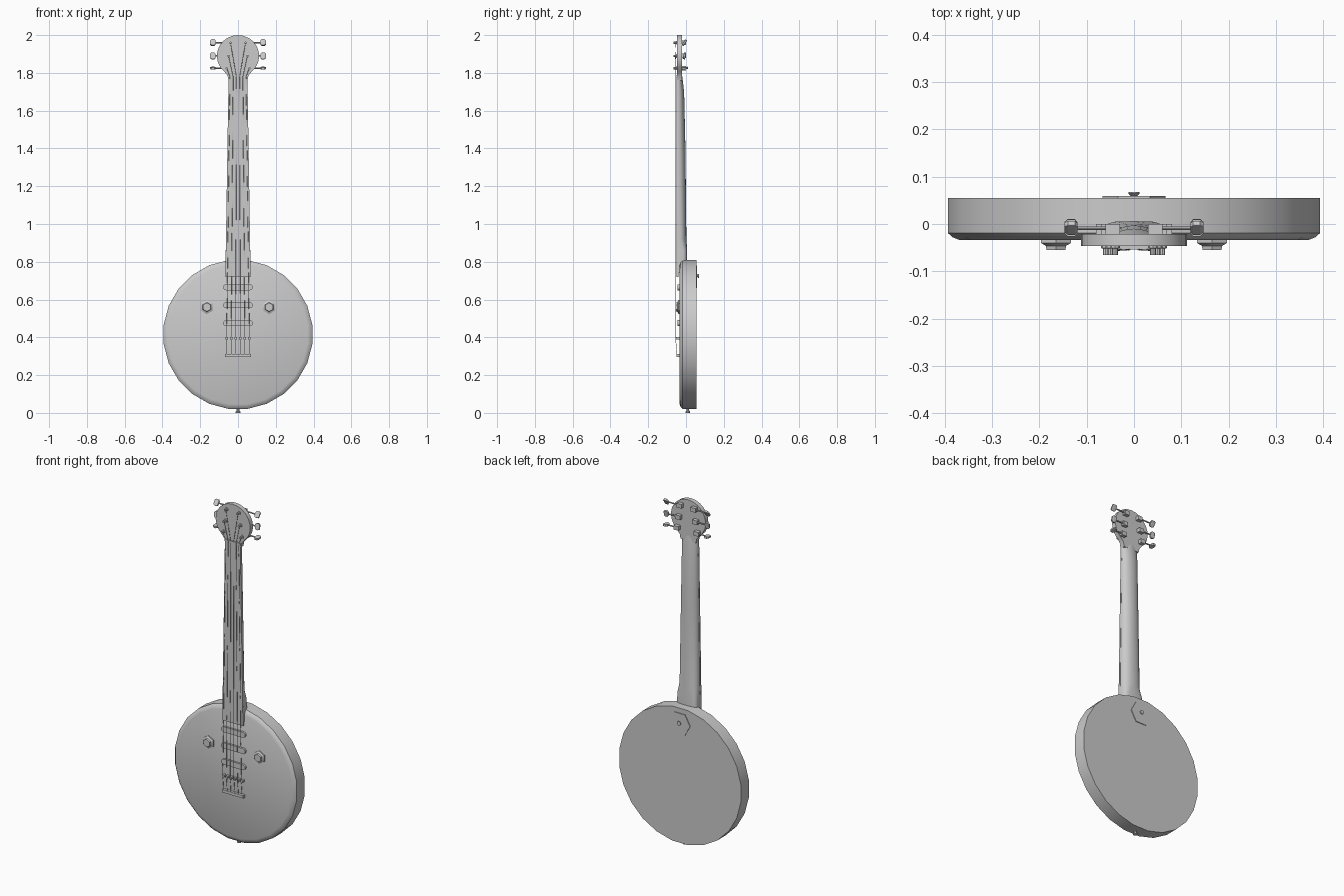
import bpy, bmesh, math
from mathutils import Matrix, Vector

if "Cube" in bpy.data.objects:
    bpy.data.objects.remove(bpy.data.objects["Cube"])


def finish(name, bm, smooth=True):
    bmesh.ops.recalc_face_normals(bm, faces=bm.faces)
    me = bpy.data.meshes.new(name)
    bm.to_mesh(me)
    bm.free()
    ob = bpy.data.objects.new(name, me)
    bpy.context.collection.objects.link(ob)
    if smooth:
        bpy.ops.object.select_all(action='DESELECT')
        ob.select_set(True)
        bpy.context.view_layer.objects.active = ob
        bpy.ops.object.shade_smooth_by_angle(angle=math.radians(32))
    return ob


def loft(name, rings, smooth=True):
    """Skin a list of equal-length point rings and cap both ends."""
    bm = bmesh.new()
    vs = [[bm.verts.new(p) for p in r] for r in rings]
    n = len(vs[0])
    for a, b in zip(vs, vs[1:]):
        for i in range(n):
            bm.faces.new((a[i], a[(i + 1) % n], b[(i + 1) % n], b[i]))
    bm.faces.new(vs[0])
    bm.faces.new(vs[-1])
    return finish(name, bm, smooth)


def prism(name, pts, y0, y1):
    return loft(name, [[(x, y, z) for x, z in pts] for y in (y0, y1)])


def turned(name, origin, axis, profile, sides=12, phase=0.0):
    """Turned part: profile of (radius, distance along axis)."""
    rot = Vector(axis).to_track_quat('Z', 'Y')
    rings = []
    for r, d in profile:
        rings.append([Vector(origin) + rot @ Vector((
            r * math.cos(2 * math.pi * i / sides + phase),
            r * math.sin(2 * math.pi * i / sides + phase), d)) for i in range(sides)])
    return loft(name, rings)


def box(name, c, size, rx=0.0):
    bm = bmesh.new()
    m = Matrix.Translation(c) @ Matrix.Rotation(rx, 4, 'X') @ Matrix.Diagonal((*size, 1))
    bmesh.ops.create_cube(bm, size=1, matrix=m)
    return finish(name, bm, False)


def wire(name, pts, r):
    cu = bpy.data.curves.new(name, 'CURVE')
    cu.dimensions = '3D'
    cu.bevel_depth = r
    cu.bevel_resolution = 0
    sp = cu.splines.new('POLY')
    sp.points.add(len(pts) - 1)
    for p, co in zip(sp.points, pts):
        p.co = (*co, 1)
    ob = bpy.data.objects.new(name, cu)
    bpy.context.collection.objects.link(ob)


# Round body with a softened front rim
turned("body", (0, 0, 0.415), (0, -1, 0),
       [(0.397, -0.055), (0.397, 0.019), (0.387, 0.028), (0.372, 0.034)],
       24, math.pi / 24)

# Neck: half-round section, boxier at the heel
rings = []
for z, w, back, e in [(0.74, .066, .006, .45), (0.86, .065, .006, .45), (0.92, .061, .002, .9),
                      (1.40, .055, -.003, 1), (1.70, .051, -.010, 1), (1.79, .05, -.021, 1)]:
    ring = []
    for i in range(13):
        a = math.pi * i / 12
        c, s = math.cos(a), math.sin(a)
        ring.append((math.copysign(abs(c) ** e, c) * w if abs(c) > 1e-6 else 0,
                     -.040 + (back + .040) * max(s, 0) ** e, z))
    rings.append(ring)
loft("neck", rings)
prism("fingerboard", [(-.067, .72), (.067, .72), (.05, 1.775), (-.05, 1.775)], -.050, -.040)
box("nut", (0, -.048, 1.78), (.1, .012, .012))

# Round headstock blending into the neck
head = [(-.05, 1.76), (.05, 1.76), (.055, 1.785)]
for i in range(19):
    a = math.radians(-50 + 280 * i / 18)
    head.append((.112 * math.cos(a), 1.89 + .11 * math.sin(a)))
head.append((-.055, 1.785))
prism("headstock", head, -.047, -.021)

# Tuners, three per side
posts = [(.06, 1.825, .1), (.05, 1.89, 1.35), (.04, 1.96, 1.0)]
for s in (-1, 1):
    for x, z, tilt in posts:
        turned("tuner_post", (s * x, -.045, z), (0, -1, 0),
               [(.010, 0), (.010, .006), (.006, .007), (.006, .021)], 8)
        box("tuner_housing", (s * (x + .005), -.011, z), (.03, .022, .024))
        turned("tuner_shaft", (s * x, -.009, z), (s, 0, 0), [(.004, 0), (.004, .125 - x)], 8)
        rot = Matrix.Rotation(tilt, 3, 'X')
        loft("tuner_key", [[Vector((s * kx, -.008, z)) + rot @ Vector((0, a * h, b * t))
                            for a, b in ((-1, -1), (1, -1), (1, 1), (-1, 1))]
                           for kx, h, t in ((.119, .010, .005), (.125, .018, .006),
                                            (.140, .018, .006), (.147, .012, .004))], False)

# Pickups with rounded ends
for z in (.665, .570, .475):
    pts = []
    for side, start in ((1, -90), (-1, 90)):
        for i in range(7):
            a = math.radians(start + 30 * i)
            pts.append((side * .062 + .016 * math.cos(a), z + .016 * math.sin(a)))
    prism("pickup", pts, -.045, -.030)

# Bridge saddles, tailpiece and strings
box("tailpiece", (0, -.041, .305), (.137, .018, .016))
for i in range(6):
    t = (i - 2.5) / 2.5
    box("saddle", (t * .060, -.043, .395), (.012, .022, .012))
    px, pz, _ = posts[i if i < 3 else 5 - i]
    wire("string", [(t * .060, -.048, .305), (t * .060, -.055, .395), (t * .043, -.054, 1.78),
                    (math.copysign(px, t), -.056, pz)], .0012)

# Six-sided control knobs
for s in (-1, 1):
    turned("control_knob", (s * .165, -.030, .56), (0, -1, 0),
           [(.037, 0), (.037, .010), (.025, .016), (.023, .025)], 6, math.pi / 6)

# Strap buttons and rear neck plate
prism("neck_plate", [(-.034, .66), (.034, .66), (.067, .72), (.034, .78), (-.034, .78), (-.067, .72)],
      .054, .059)
button = [(.007, 0), (.007, .006), (.012, .010), (.012, .014)]
turned("rear_strap_button", (0, .054, .725), (0, 1, 0), button, 10)
turned("end_strap_button", (0, .01, .022), (0, 0, -1),
       [(.007, 0), (.007, .010), (.012, .014), (.012, .022)], 10)
